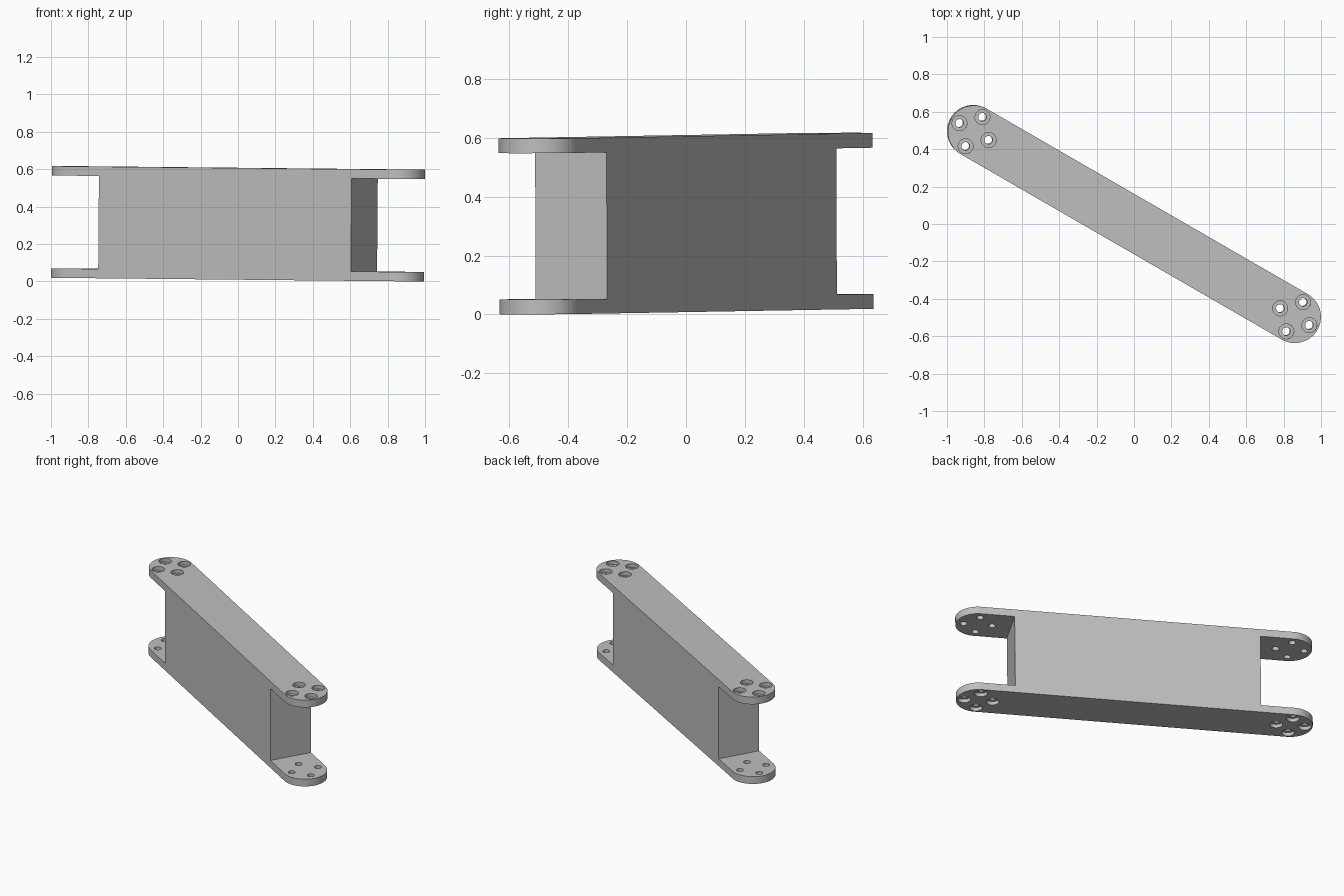
import bpy, bmesh
from math import pi, cos, sin, radians
from mathutils import Matrix, Vector

if "Cube" in bpy.data.objects:
    bpy.data.objects.remove(bpy.data.objects["Cube"], do_unlink=True)

HALF = 0.99        # centre to end-cap axis
RADIUS = 0.14      # end-cap radius, half the link width
HEIGHT = 0.597
FLANGE = 0.05      # plate thickness
WEB = 0.78         # half length of the solid middle
BOLT_RING = 0.09


def grey_material():
    mat = bpy.data.materials.new("light grey metal")
    colour = (0.52, 0.52, 0.52, 1)
    mat.use_nodes = True
    mat.diffuse_color = colour
    mat.node_tree.nodes["Principled BSDF"].inputs["Base Color"].default_value = colour
    return mat


def make_object(name, bm):
    bmesh.ops.recalc_face_normals(bm, faces=bm.faces)
    mesh = bpy.data.meshes.new(name)
    bm.to_mesh(mesh)
    bm.free()
    obj = bpy.data.objects.new(name, mesh)
    bpy.context.collection.objects.link(obj)
    return obj


def add_cylinder(bm, x, y, z, radius, depth, segments):
    bmesh.ops.create_cone(bm, cap_ends=True, segments=segments, radius1=radius, radius2=radius,
                          depth=depth, matrix=Matrix.Translation((x, y, z)))


def cut(target, cutter):
    cutter.hide_render = True
    mod = target.modifiers.new("cut", "BOOLEAN")
    mod.operation = "DIFFERENCE"
    mod.solver = "EXACT"
    mod.object = cutter
    bpy.context.view_layer.objects.active = target
    bpy.ops.object.modifier_apply(modifier=mod.name)
    bpy.data.objects.remove(cutter, do_unlink=True)


# Rounded bar, extruded to full height
bm = bmesh.new()
steps = 40
outline = []
for side in (1, -1):
    for i in range(steps + 1):
        a = -pi / 2 + pi * i / steps
        outline.append(bm.verts.new((side * (HALF + RADIUS * cos(a)), side * RADIUS * sin(a), -HEIGHT / 2)))
base = bm.faces.new(outline)
top = bmesh.ops.extrude_face_region(bm, geom=[base])["geom"]
bmesh.ops.translate(bm, vec=Vector((0, 0, HEIGHT)), verts=[v for v in top if isinstance(v, bmesh.types.BMVert)])
link = make_object("link_arm", bm)

# Open slots between the flanges at both ends
bm = bmesh.new()
for side in (1, -1):
    place = Matrix.Translation((side * (WEB + 0.25), 0, 0))
    bmesh.ops.create_cube(bm, size=1, matrix=place @ Matrix.Diagonal((0.5, 0.5, HEIGHT - 2 * FLANGE, 1)))
cut(link, make_object("slot_cutter", bm))

# Bolt holes, then their counterbores on the outer faces
spots = [(side * HALF + BOLT_RING * cos(k * pi / 2), BOLT_RING * sin(k * pi / 2))
         for side in (1, -1) for k in range(4)]
bm = bmesh.new()
for x, y in spots:
    add_cylinder(bm, x, y, 0, 0.022, 1, 24)
cut(link, make_object("hole_cutter", bm))
bm = bmesh.new()
for x, y in spots:
    for side in (1, -1):
        add_cylinder(bm, x, y, side * HEIGHT / 2, 0.04, FLANGE, 32)
cut(link, make_object("counterbore_cutter", bm))

# Colour, shading and final pose
link.data.materials.clear()
link.data.materials.append(grey_material())
for poly in link.data.polygons:
    poly.material_index = 0
bpy.ops.object.select_all(action="DESELECT")
link.select_set(True)
bpy.context.view_layer.objects.active = link
bpy.ops.object.shade_smooth_by_angle(angle=radians(30))
link.matrix_world = (Matrix.Translation((0, 0, 0.3085))
                     @ Matrix.Rotation(radians(-30), 4, "Z")
                     @ Matrix.Rotation(radians(0.5), 4, "Y"))
